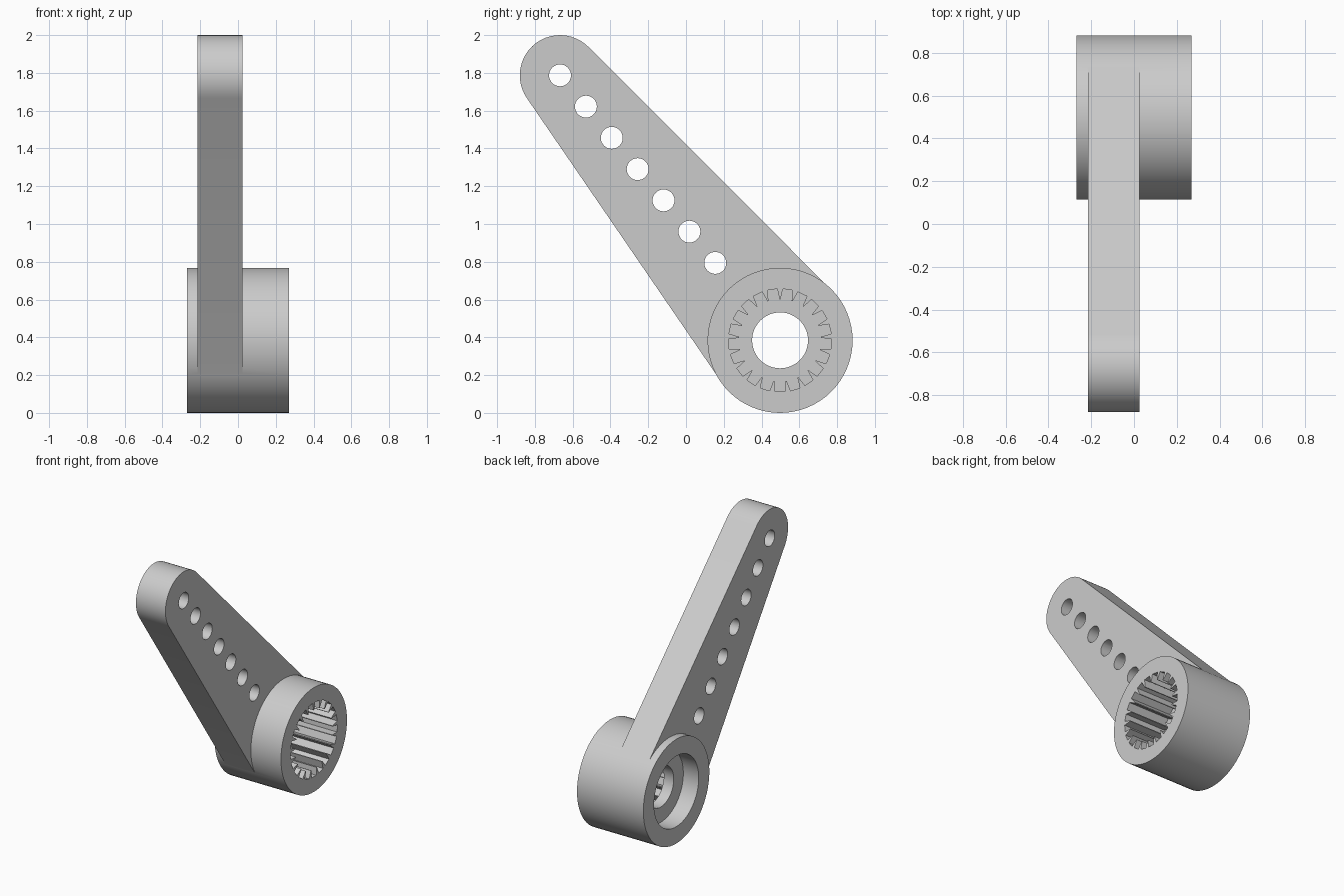
import bpy, bmesh
from math import sin, cos, pi, atan2, acos, hypot

if "Cube" in bpy.data.objects:
    bpy.data.objects.remove(bpy.data.objects["Cube"])

HUB, HUB_R = (0.498, 0.384), 0.384
TIP, TIP_R = (-0.667, 1.787), 0.213

grey = bpy.data.materials.new("light grey plastic")
grey.use_nodes = True
colour = (0.6, 0.6, 0.6, 1)
grey.diffuse_color = colour
grey.node_tree.nodes["Principled BSDF"].inputs["Base Color"].default_value = colour


def arc(centre, radius, start=0, sweep=2 * pi, count=64, closed=True):
    steps = count if closed else count - 1
    angles = [start + sweep * i / steps for i in range(count)]
    return [(centre[0] + radius * cos(a), centre[1] + radius * sin(a)) for a in angles]


def prism(name, outline, x0, x1):
    """Extrude a side outline (y, z) from x0 to x1."""
    bm = bmesh.new()
    face = bm.faces.new([bm.verts.new((x0, y, z)) for y, z in outline])
    new = bmesh.ops.extrude_face_region(bm, geom=[face])["geom"]
    verts = [v for v in new if isinstance(v, bmesh.types.BMVert)]
    bmesh.ops.translate(bm, verts=verts, vec=(x1 - x0, 0, 0))
    bmesh.ops.recalc_face_normals(bm, faces=bm.faces)
    mesh = bpy.data.meshes.new(name)
    bm.to_mesh(mesh)
    bm.free()
    mesh.materials.append(grey)
    obj = bpy.data.objects.new(name, mesh)
    bpy.context.collection.objects.link(obj)
    return obj


def combine(body, other, operation):
    """Apply a boolean and discard the helper."""
    mod = body.modifiers.new(operation.lower(), "BOOLEAN")
    mod.operation, mod.object, mod.solver = operation, other, "EXACT"
    bpy.context.view_layer.objects.active = body
    bpy.ops.object.modifier_apply(modifier=mod.name)
    bpy.data.objects.remove(other)


# Hub barrel
body = prism("servo_arm", arc(HUB, HUB_R), -0.27, 0.27)

# Tapered arm: two arcs joined by their common tangents
dy, dz = TIP[0] - HUB[0], TIP[1] - HUB[1]
heading = atan2(dz, dy)
spread = acos((HUB_R - TIP_R) / hypot(dy, dz))
outline = arc(TIP, TIP_R, heading - spread, 2 * spread, 24, False)
outline += arc(HUB, HUB_R - 0.003, heading + spread, 2 * (pi - spread), 40, False)
combine(body, prism("arm", outline, -0.215, 0.025), "UNION")

# Row of linkage holes
for i in range(7):
    centre = (TIP[0] + 0.137 * i, TIP[1] - 0.1655 * i)
    combine(body, prism("hole", arc(centre, 0.058, count=32), -0.4, 0.4), "DIFFERENCE")

# Splined socket with pointed inward teeth
teeth, spline = 21, []
pitch = 2 * pi / teeth
for i in range(teeth):
    for offset, radius in ((-0.04, 0.217), (0.04, 0.217), (0.18, 0.273), (0.82, 0.273)):
        a = pi / 2 + pitch * (i + offset)
        spline.append((HUB[0] + radius * cos(a), HUB[1] + radius * sin(a)))
combine(body, prism("socket", spline, -0.065, 0.4), "DIFFERENCE")

# Screw hole and screw head recess
combine(body, prism("screw_hole", arc(HUB, 0.148, count=48), -0.2, 0.0), "DIFFERENCE")
combine(body, prism("screw_recess", arc(HUB, 0.26), -0.4, -0.145), "DIFFERENCE")

# Smooth the round walls, keep the edges crisp
bpy.ops.object.select_all(action="DESELECT")
body.select_set(True)
bpy.context.view_layer.objects.active = body
bpy.ops.object.shade_smooth_by_angle(angle=pi / 6)
